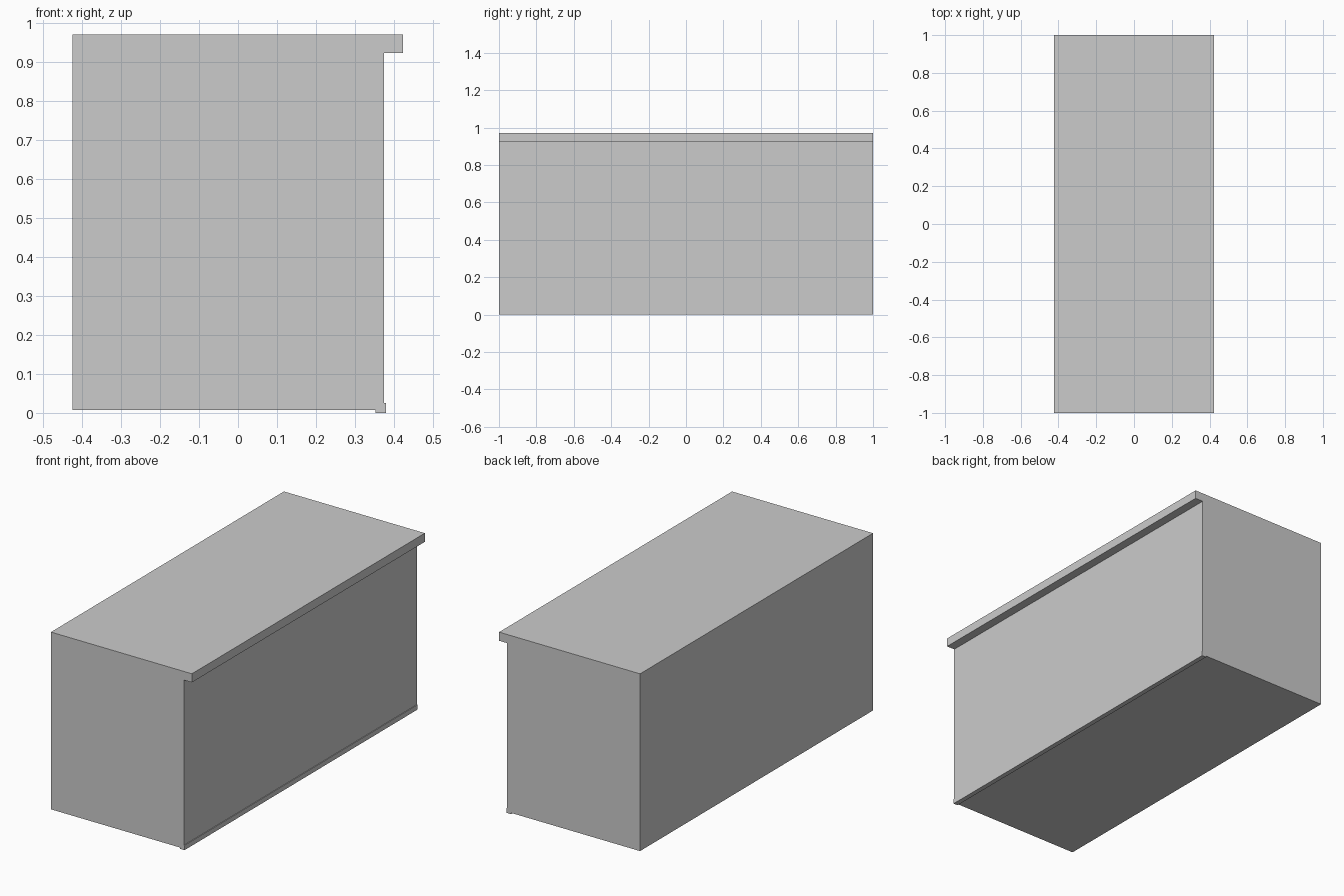
import bpy
import bmesh

if "Cube" in bpy.data.objects:
    bpy.data.objects.remove(bpy.data.objects["Cube"])


def extrude_profile(name, points, y0, y1):
    """Sweep a closed XZ profile along Y into a capped solid."""
    bm = bmesh.new()
    face = bm.faces.new([bm.verts.new((x, y0, z)) for x, z in points])
    swept = bmesh.ops.extrude_face_region(bm, geom=[face])["geom"]
    verts = [g for g in swept if isinstance(g, bmesh.types.BMVert)]
    bmesh.ops.translate(bm, verts=verts, vec=(0, y1 - y0, 0))
    bmesh.ops.recalc_face_normals(bm, faces=bm.faces)
    mesh = bpy.data.meshes.new(name)
    bm.to_mesh(mesh)
    bm.free()
    obj = bpy.data.objects.new(name, mesh)
    bpy.context.collection.objects.link(obj)
    return obj


BACK, FRONT, LIP = -0.424, 0.375, 0.423   # x of back, body front, top lip
TOP, LIP_UNDER, BASE = 0.97, 0.923, 0.007
STRIP_IN, STRIP_OUT, STRIP_TOP = 0.353, 0.379, 0.026

# Counter block: overhanging lip above, low base strip below
extrude_profile("counter_block", [
    (BACK, BASE), (STRIP_IN, BASE),
    (STRIP_IN, 0), (STRIP_OUT, 0), (STRIP_OUT, STRIP_TOP), (FRONT, STRIP_TOP),
    (FRONT, LIP_UNDER), (LIP, LIP_UNDER), (LIP, TOP), (BACK, TOP),
], -1, 1)
